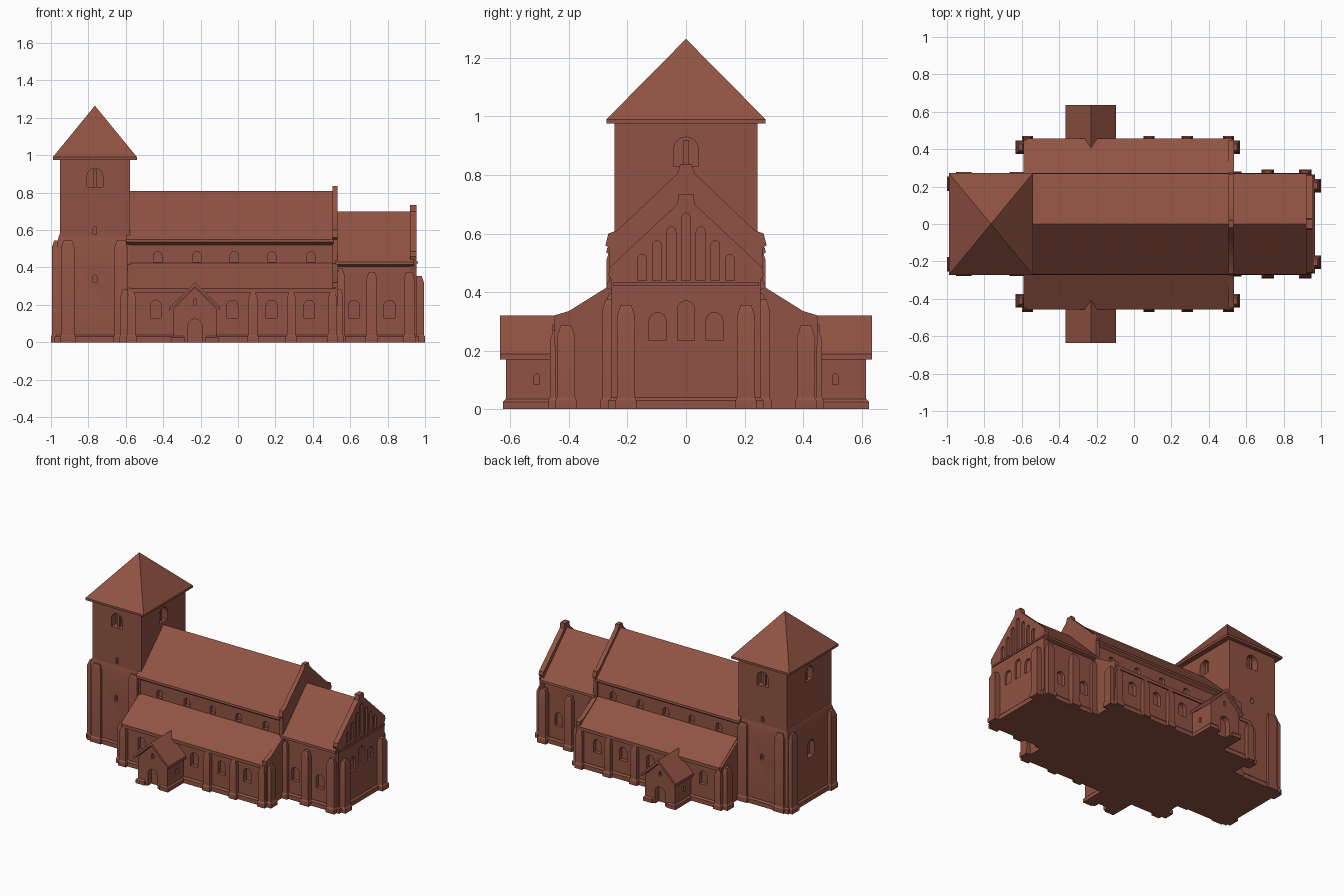
import bpy, bmesh, math

if "Cube" in bpy.data.objects:
    bpy.data.objects.remove(bpy.data.objects["Cube"])

brick = bpy.data.materials.new("red_brick")
brick.use_nodes = True
COLOR = (0.28, 0.086, 0.056, 1)
brick.diffuse_color = COLOR
bsdf = next(n for n in brick.node_tree.nodes if n.type == 'BSDF_PRINCIPLED')
bsdf.inputs["Base Color"].default_value = COLOR
bsdf.inputs["Roughness"].default_value = 0.9


def finish(name, bm):
    bmesh.ops.recalc_face_normals(bm, faces=bm.faces[:])
    mesh = bpy.data.meshes.new(name)
    bm.to_mesh(mesh)
    bm.free()
    mesh.materials.append(brick)
    ob = bpy.data.objects.new(name, mesh)
    bpy.context.collection.objects.link(ob)
    return ob


def add_prism(bm, pts, axis, a, b):
    """Extrude a (side, z) outline along the x or y axis from a to b."""
    def place(p, t):
        return (t, p[0], p[1]) if axis == 'x' else (p[0], t, p[1])
    face = bm.faces.new([bm.verts.new(place(p, a)) for p in pts])
    new = bmesh.ops.extrude_face_region(bm, geom=[face])["geom"]
    off = (b - a, 0, 0) if axis == 'x' else (0, b - a, 0)
    bmesh.ops.translate(bm, vec=off, verts=[v for v in new if isinstance(v, bmesh.types.BMVert)])


def prism(name, pts, axis, a, b):
    bm = bmesh.new()
    add_prism(bm, pts, axis, a, b)
    return finish(name, bm)


def block(name, x0, x1, y0, y1, z0, z1, cap=0, inset=0):
    """Box, optionally topped by a tapering weathering of height cap."""
    bm = bmesh.new()
    levels = [(z0, 0), (z1, 0)] + ([(z1 + cap, inset)] if cap else [])
    rings = [[bm.verts.new(c) for c in ((x0 + i, y0 + i, z), (x1 - i, y0 + i, z),
                                        (x1 - i, y1 - i, z), (x0 + i, y1 - i, z))]
             for z, i in levels]
    bm.faces.new(rings[0])
    bm.faces.new(rings[-1])
    for lo, hi in zip(rings, rings[1:]):
        for k in range(4):
            bm.faces.new((lo[k], lo[(k + 1) % 4], hi[(k + 1) % 4], hi[k]))
    return finish(name, bm)


def buttress(name, cx, cy, w, d, top):
    block(name, cx - w, cx + w, cy - d, cy + d, 0, top, 0.035, 0.012)
    block(name + "_foot", cx - w - .006, cx + w + .006, cy - d - .006, cy + d + .006, 0, 0.03, .01, .006)


def mirrored(pts):
    return pts + [(-y, z) for y, z in reversed(pts) if y != 0]


def arch(c, z0, z1, w):
    """Round-headed opening outline."""
    r = w / 2
    return [(c - r, z0), (c + r, z0)] + [
        (c + r * math.cos(t * math.pi / 8), z1 - r + r * math.sin(t * math.pi / 8)) for t in range(9)]


def carve(ob, cuts):
    """Cut recesses given as (outline, axis, from, to)."""
    bm = bmesh.new()
    for cut in cuts:
        add_prism(bm, *cut)
    cutter = finish("cutter", bm)
    cutter.hide_render = True
    mod = ob.modifiers.new("openings", 'BOOLEAN')
    mod.operation, mod.solver, mod.object = 'DIFFERENCE', 'EXACT', cutter
    bpy.context.view_layer.update()
    deps = bpy.context.evaluated_depsgraph_get()
    mesh = bpy.data.meshes.new_from_object(ob.evaluated_get(deps))
    ob.modifiers.clear()
    ob.data = mesh
    bpy.data.objects.remove(cutter)


def side_cuts(windows, wall, depth=0.025):
    """Same openings in the front and back walls."""
    return [(arch(*w), 'y', s * (wall - depth), s * (wall + .05)) for w in windows for s in (-1, 1)]


# Tower
TX = -0.765
tower = block("tower_shaft", -0.953, -0.577, -0.245, 0.245, 0.4, 0.99)
cuts = side_cuts([(TX, 0.83, 0.93, 0.085), (TX, 0.58, 0.62, 0.018)], 0.245, 0.05)
cuts += [(arch(0, 0.83, 0.93, 0.085), 'x', -1.05, -0.90), (arch(0, 0.83, 0.93, 0.085), 'x', -0.63, -0.5)]
carve(tower, cuts)
base = block("tower_base", -0.968, -0.58, -0.255, 0.255, 0, 0.53, 0.05, 0.014)
carve(base, side_cuts([(TX, 0.32, 0.36, 0.02)], 0.255) + [(arch(0, 0.3, 0.42, 0.07), 'x', -1.05, -0.93)])
block("tower_plinth", -0.98, -0.575, -0.268, 0.268, 0, 0.03, 0.01, 0.01)
for s, side in ((-1, "front"), (1, "back")):
    buttress("tower_west_buttress_" + side, -0.965, s * 0.215, 0.03, 0.032, 0.51)
    buttress("tower_corner_buttress_" + side, -0.91, s * 0.25, 0.035, 0.022, 0.51)
    buttress("tower_east_buttress_" + side, -0.625, s * 0.25, 0.035, 0.022, 0.51)
    for k, x in enumerate((-0.79, -0.74)):
        block("belfry_mullion_%s_%d" % (side, k), TX - .008, TX + .008,
              s * 0.22 - .008, s * 0.22 + .008, 0.83, 0.92)
block("belfry_mullion_west", -0.935, -0.92, -.008, .008, 0.83, 0.92)
block("belfry_mullion_east", -0.61, -0.595, -.008, .008, 0.83, 0.92)
bm = bmesh.new()
lo, hi = ([bm.verts.new((TX + sx * 0.225, sy * 0.272, z)) for sx, sy in
           ((-1, -1), (1, -1), (1, 1), (-1, 1))] for z in (0.975, 0.99))
apex = bm.verts.new((TX, 0, 1.265))
bm.faces.new(lo)
for k in range(4):
    n = (k + 1) % 4
    bm.faces.new((lo[k], lo[n], hi[n], hi[k]))
    bm.faces.new((hi[k], hi[n], apex))
finish("tower_roof", bm)

# Nave with clerestory
nave = prism("nave_walls", mirrored([(0.25, 0), (0.25, 0.545), (0, 0.79)]), 'x', -0.6, 0.51)
carve(nave, side_cuts([(x, 0.43, 0.485, 0.045) for x in (-.43, -.22, -.02, .18, .39)], 0.25))
prism("nave_roof", mirrored([(0.25, 0.52), (0.272, 0.535), (0.27, 0.55), (0, 0.81)]), 'x', -0.6, 0.51)
prism("nave_gable", mirrored([(0.262, 0), (0.262, 0.55), (0.275, 0.56), (0.265, 0.6), (0.235, 0.61),
                              (0.03, 0.805), (0.02, 0.835)])[:], 'x', 0.505, 0.533)

# Aisles, end walls and buttresses
for s, side in ((-1, "front"), (1, "back")):
    def flip(pts):
        return [(s * y, z) for y, z in pts]
    aisle = prism("aisle_walls_" + side, flip([(.2, 0), (.438, 0), (.438, .275), (.2, .42)]), 'x', -0.57, 0.52)
    windows = [(arch(x, 0.13, 0.225, 0.058), 'y', s * 0.41, s * 0.5) for x in (-.44, -.03, .18, .38)]
    carve(aisle, windows)
    prism("aisle_roof_" + side, flip([(.24, .405), (.24, .43), (.456, .288), (.456, .265)]), 'x', -0.575, 0.525)
    block("aisle_plinth_" + side, -0.58, 0.53, s * 0.35 - 0.1, s * 0.35 + 0.1, 0, 0.03, 0.01, 0.01)
    for a, b in ((-0.59, -0.565), (0.505, 0.535)):
        prism("aisle_end_wall_" + side, flip([(.2, 0), (.445, 0), (.45, .32), (.4, .335), (.28, .41), (.2, .46)]
                                             if a > 0 else [(.2, 0), (.445, 0), (.45, .29), (.2, .45)]), 'x', a, b)
    for x in (-0.57, 0.08, 0.285, 0.505):
        buttress("aisle_buttress_" + side, x, s * 0.445, 0.024, 0.02, 0.235)
    for x in (-0.605, 0.54):
        buttress("aisle_end_buttress_" + side, x, s * 0.41, 0.022, 0.03, 0.25)

    # Porch
    PX = -0.23
    gable = [(PX - .115, 0), (PX + .115, 0), (PX + .115, .18), (PX, .295), (PX - .115, .18)]
    porch = prism("porch_walls_" + side, gable, 'y', s * 0.4, s * 0.615)
    carve(porch, [(arch(PX, -.01, 0.125, 0.075), 'y', s * 0.575, s * 0.7),
                  (arch(PX, 0.2, 0.235, 0.018), 'y', s * 0.6, s * 0.7)] +
          [(arch(s * 0.51, 0.085, 0.12, 0.02), 'x', PX + d * 0.1, PX + d * 0.2) for d in (-1, 1)])
    roof = [(PX - .135, .17), (PX - .135, .188), (PX, .32), (PX + .135, .188), (PX + .135, .17), (PX, .297)]
    prism("porch_roof_" + side, roof, 'y', s * 0.36, s * 0.635)
    for d in (-1, 1):
        block("porch_plinth_" + side, PX + d * .09 - .035, PX + d * .09 + .035,
              s * .53 - .095, s * .53 + .095, 0, 0.025, 0.01, 0.01)

# Chancel
chancel = prism("chancel_walls", mirrored([(0.25, 0), (0.25, 0.43), (0, 0.68)]), 'x', 0.5, 0.94)
carve(chancel, side_cuts([(x, 0.13, 0.225, 0.06) for x in (0.62, 0.81)], 0.25))
prism("chancel_roof", mirrored([(0.25, 0.405), (0.272, 0.415), (0.27, 0.43), (0, 0.70)]), 'x', 0.52, 0.94)
end = prism("chancel_gable", mirrored([(0.255, 0), (0.255, 0.44), (0.265, 0.46), (0.26, 0.485),
                                       (0.03, 0.70), (0.025, 0.735)]), 'x', 0.92, 0.955)
cuts = [(arch(y, 0.235, 0.33 + (0.04 if y == 0 else 0), 0.058), 'x', 0.93, 1) for y in (-0.097, 0, 0.097)]
for k in range(-3, 4):
    y = k * 0.05
    cuts.append((arch(y, 0.44, 0.67 - abs(y) * 0.95, 0.03), 'x', 0.938, 1))
carve(end, cuts)
block("gable_string_course", 0.945, 0.962, -0.25, 0.25, 0.42, 0.432)
block("chancel_plinth", 0.52, 0.968, -0.265, 0.265, 0, 0.03, 0.01, 0.01)
for s, side in ((-1, "front"), (1, "back")):
    for x in (0.715, 0.915):
        buttress("chancel_buttress_" + side, x, s * 0.262, 0.028, 0.024, 0.34)
    buttress("chancel_end_buttress_" + side, 0.967, s * 0.205, 0.027, 0.03, 0.32)
    buttress("chancel_west_buttress_" + side, 0.55, s * 0.255, 0.02, 0.02, 0.36)

# Crisp edges, soft arches
for ob in bpy.data.objects:
    ob.select_set(ob.type == 'MESH')
    if ob.type == 'MESH':
        bpy.context.view_layer.objects.active = ob
bpy.ops.object.shade_smooth_by_angle(angle=math.radians(30))
